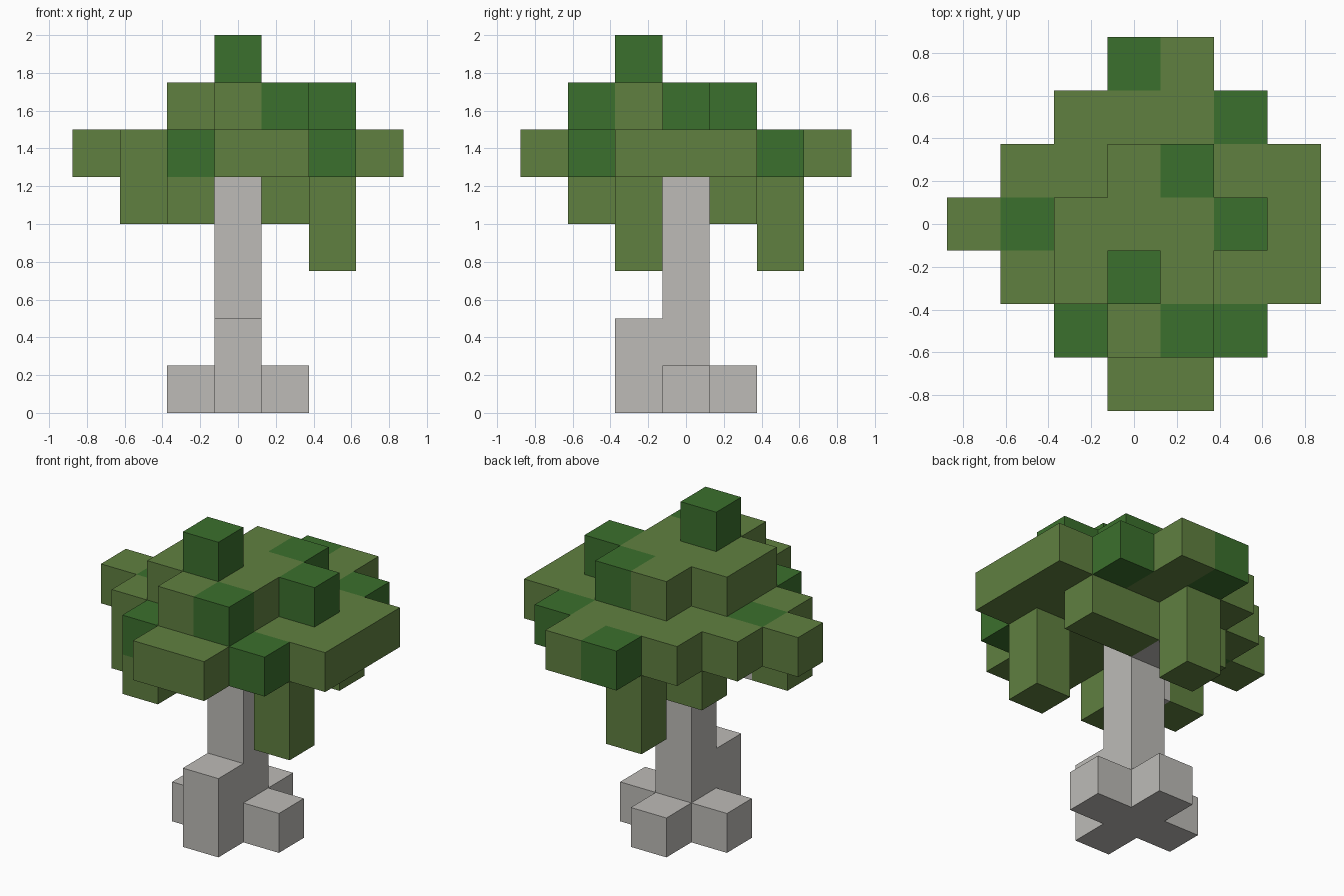
import bpy, bmesh
from mathutils import Vector

cube = bpy.data.objects.get("Cube")
if cube:
    bpy.data.objects.remove(cube, do_unlink=True)

S = 0.25  # block size


def make_material(name, rgb):
    mat = bpy.data.materials.new(name)
    mat.use_nodes = True
    mat.diffuse_color = (*rgb, 1)
    bsdf = next(n for n in mat.node_tree.nodes if n.type == 'BSDF_PRINCIPLED')
    bsdf.inputs["Base Color"].default_value = (*rgb, 1)
    bsdf.inputs["Roughness"].default_value = 0.9
    return mat


BARK = make_material("pale_grey_bark", (0.508, 0.497, 0.474))
LEAF = make_material("olive_leaf", (0.117, 0.216, 0.051))
DARK = make_material("dark_green_leaf", (0.044, 0.162, 0.026))


def layer(level, top_row, rows):
    """Blocks of one level, rows from back to front: o olive, d dark, b bark."""
    blocks = {}
    for r, row in enumerate(rows):
        for c, ch in enumerate(row):
            if ch != ".":
                blocks[(c - 3, top_row - r, level)] = ch
    return blocks


# Trunk, roots and the short branches under the leaves
trunk = {(0, 0, k): "b" for k in range(5)}
roots = {p: "b" for p in [(1, 0, 0), (-1, 0, 0), (0, 1, 0), (0, -1, 0), (0, -1, 1)]}
branches = {(0, 1, 4): "b", (-1, -1, 4): "b"}

# Leaves that hang below the crown
hanging = layer(4, 2, ["...o...",
                       "..o.oo.",
                       ".......",
                       ".o...o.",
                       "..o...."])
hanging.update({(2, -1, 3): "o", (0, 2, 3): "o"})

# Crown: wide level, smaller level, tip
crown = layer(5, 3, ["...do..",
                     "..oood.",
                     ".oooooo",
                     "odooooo",
                     ".oooooo",
                     "..dood.",
                     "...oo.."])
crown.update(layer(6, 1, ["...od..",
                          "..oood.",
                          "..ooo..",
                          "...od.."]))
crown[(0, -1, 7)] = "d"

parts = {"trunk": trunk, "roots": roots, "branches": branches,
         "hanging_leaves": hanging, "crown_leaves": crown}
solid = set().union(*parts.values())


def build(name, blocks):
    """Outer skin of a group of blocks; faces between blocks are left out."""
    bm = bmesh.new()
    mats = [BARK] if "b" in blocks.values() else [LEAF, DARK]
    for pos, kind in blocks.items():
        centre = Vector(pos) + Vector((0, 0, 0.5))
        for axis in range(3):
            for sign in (-1, 1):
                n = Vector((0, 0, 0))
                n[axis] = sign
                if tuple(int(v) for v in Vector(pos) + n) in solid:
                    continue
                u = Vector((0, 0, 0))
                u[(axis + 1) % 3] = 0.5
                v = n.cross(u)
                mid = centre + n / 2
                corners = (mid - u - v, mid + u - v, mid + u + v, mid - u + v)
                face = bm.faces.new([bm.verts.new(p * S) for p in corners])
                face.material_index = 1 if kind == "d" else 0
    bmesh.ops.remove_doubles(bm, verts=bm.verts, dist=0.001)
    # Merge flat areas of the same colour
    bmesh.ops.dissolve_limit(bm, angle_limit=0.01, verts=bm.verts,
                             edges=bm.edges, delimit={'MATERIAL'})
    mesh = bpy.data.meshes.new(name)
    bm.to_mesh(mesh)
    bm.free()
    for mat in mats:
        mesh.materials.append(mat)
    bpy.context.collection.objects.link(bpy.data.objects.new(name, mesh))


for part, blocks in parts.items():
    build(part, blocks)
